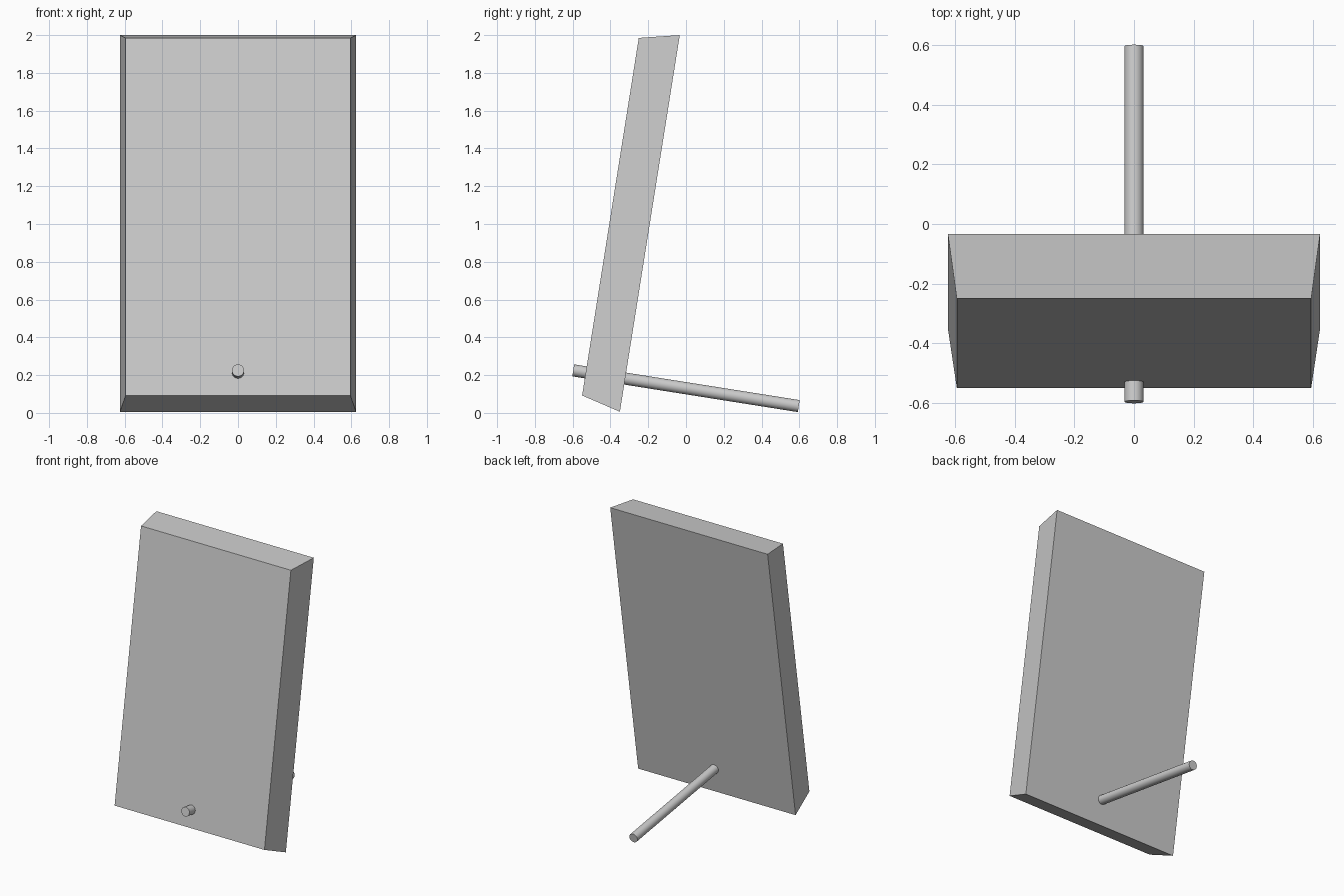
import bpy, bmesh
from mathutils import Vector

if "Cube" in bpy.data.objects:
    bpy.data.objects.remove(bpy.data.objects["Cube"])

# Leaning slab: two rectangles (front smaller than back) joined into a tapered block
def rect(bm, half_width, low, high):
    return [bm.verts.new((x, y, z)) for x, (y, z) in
            ((-half_width, low), (half_width, low), (half_width, high), (-half_width, high))]

bm = bmesh.new()
front = rect(bm, 0.595, (-0.55, 0.092), (-0.25, 1.985))
back = rect(bm, 0.625, (-0.35, 0.006), (-0.033, 2.0))
bm.faces.new(front)
bm.faces.new(back[::-1])
for i in range(4):
    j = (i + 1) % 4
    bm.faces.new((front[j], front[i], back[i], back[j]))
bmesh.ops.recalc_face_normals(bm, faces=bm.faces)
mesh = bpy.data.meshes.new("panel")
bm.to_mesh(mesh)
bm.free()
bpy.context.collection.objects.link(bpy.data.objects.new("panel", mesh))

# Support rod passing through the slab, square to its back face
start, end = Vector((0, -0.597, 0.225)), Vector((0, 0.597, 0.036))
axis = end - start
bpy.ops.mesh.primitive_cylinder_add(vertices=32, radius=0.032, depth=axis.length,
                                    location=(start + end) / 2,
                                    rotation=axis.to_track_quat('Z', 'Y').to_euler())
bpy.context.object.name = "support_rod"
bpy.ops.object.shade_smooth_by_angle()
